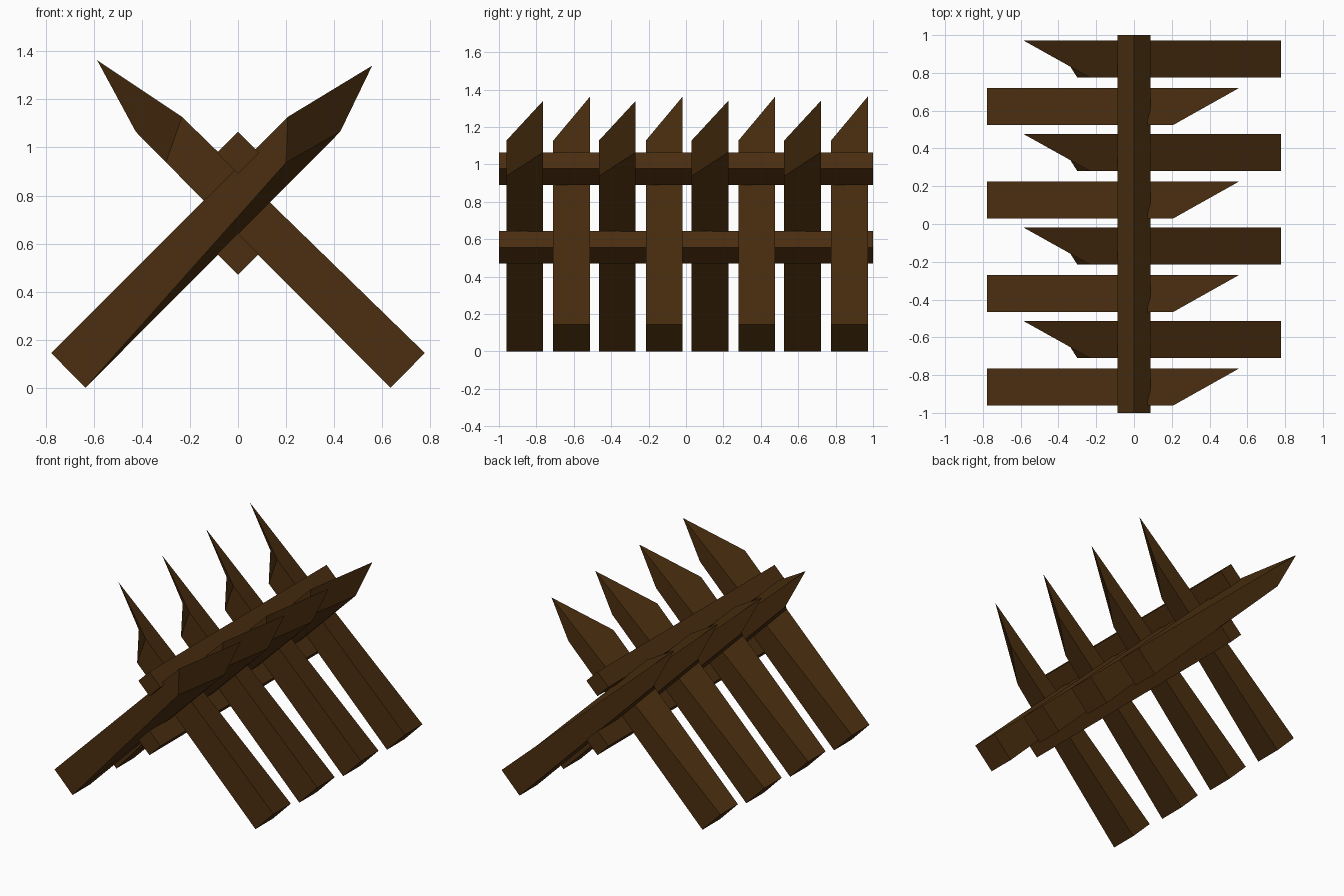
import bpy

if "Cube" in bpy.data.objects:
    bpy.data.objects.remove(bpy.data.objects["Cube"])

wood = bpy.data.materials.new("dark_wood")
wood.diffuse_color = (0.07, 0.028, 0.005, 1)
wood.use_nodes = True
wood.node_tree.nodes["Principled BSDF"].inputs["Base Color"].default_value = wood.diffuse_color

FACES = [(0, 1, 2, 3), (7, 6, 5, 4), (0, 4, 5, 1),
         (1, 5, 6, 2), (2, 6, 7, 3), (3, 7, 4, 0)]


def prism(name, front, back, y0, y1):
    """Solid between a front (x, z) outline at y0 and a back outline at y1."""
    verts = [(x, y0, z) for x, z in front] + [(x, y1, z) for x, z in back]
    area = sum(a[0] * b[1] - b[0] * a[1] for a, b in zip(front, front[1:] + front[:1]))
    faces = FACES if area > 0 else [f[::-1] for f in FACES]
    mesh = bpy.data.meshes.new(name)
    mesh.from_pydata(verts, [], faces)
    mesh.materials.append(wood)
    bpy.context.collection.objects.link(bpy.data.objects.new(name, mesh))


# Two lengthwise rails, square beams standing on edge
R = 0.087
for name, z in (("lower_rail", 0.557), ("upper_rail", 0.978)):
    diamond = [(0, z - R), (R, z), (0, z + R), (-R, z)]
    prism(name, diamond, diamond, -1, 1)

# Crossed stakes, cut obliquely so the rear upper corner forms the point
low, high = (0.635, 0.0), (0.777, 0.145)
W, PITCH = 0.197, 0.495
for i in range(4):
    # stakes leaning to the right
    y = -0.961 + i * PITCH
    foot = [(-high[0], high[1]), (-low[0], low[1])]
    prism(f"right_leaning_stake_{i + 1}",
          foot + [(0.2, 0.937), (0.207, 1.127)],
          foot + [(0.425, 1.065), (0.558, 1.34)], y, y + W)
    # stakes leaning to the left
    y = -0.71 + i * PITCH
    foot = [high, low]
    prism(f"left_leaning_stake_{i + 1}",
          foot + [(-0.3, 0.938), (-0.233, 1.127)],
          foot + [(-0.425, 1.065), (-0.586, 1.363)], y, y + W)
